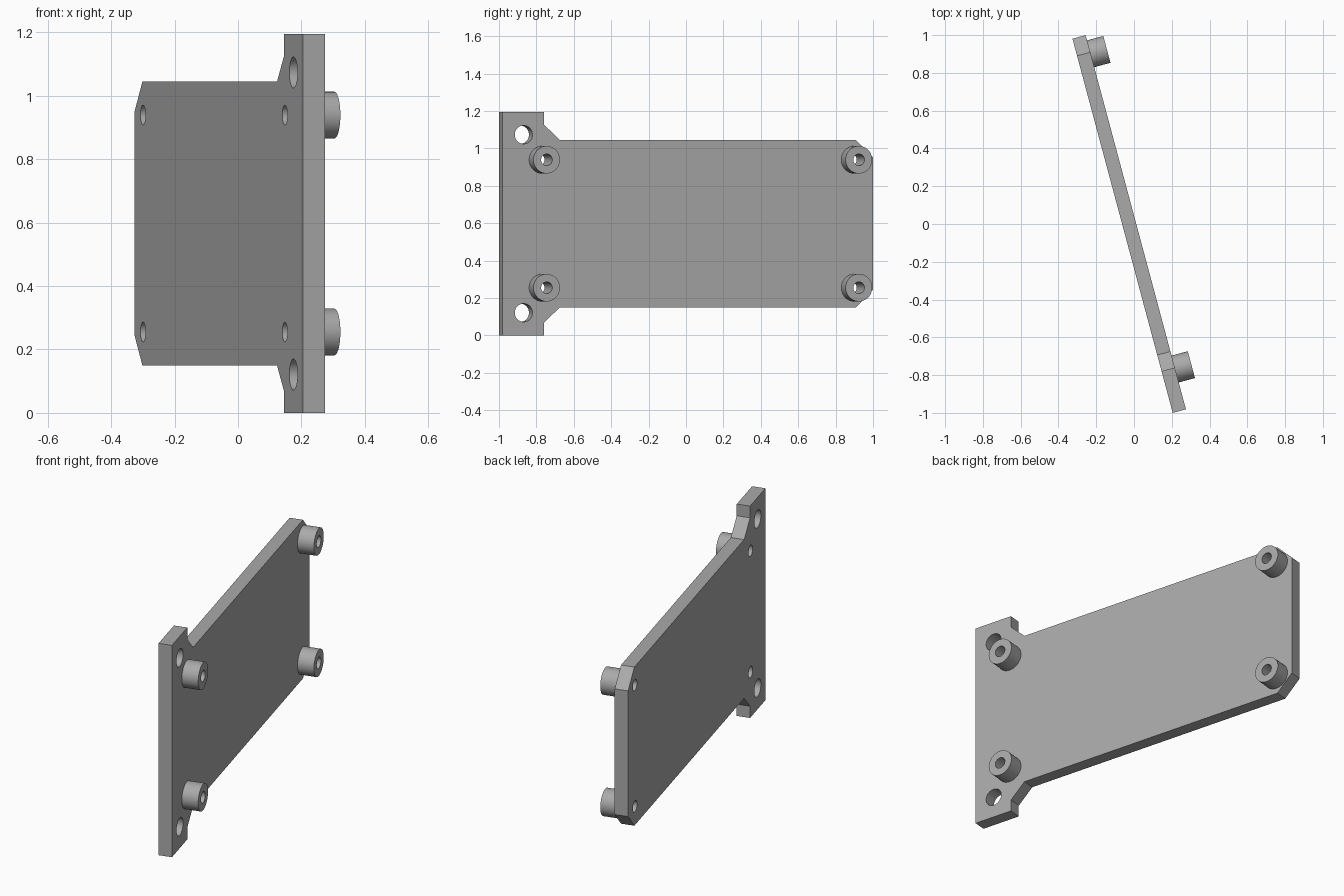
import bpy, bmesh, math
from mathutils import Matrix, Vector

if "Cube" in bpy.data.objects:
    bpy.data.objects.remove(bpy.data.objects["Cube"], do_unlink=True)

LENGTH, HEIGHT, THICK = 2.051, 1.194, 0.0725
BOSS_R, BORE_R, BOSS_LEN = 0.0735, 0.031, 0.089
MID = HEIGHT / 2
# Local x runs along the plate, local -y is the outward side with the standoffs
PLACE = Matrix.Translation((0.205, -1.0, 0)) @ Matrix.Rotation(math.radians(105), 4, "Z")

grey = bpy.data.materials.new("plain grey")
grey.use_nodes = True
COLOR = (0.4, 0.4, 0.4, 1)
grey.diffuse_color = COLOR
grey.node_tree.nodes["Principled BSDF"].inputs["Base Color"].default_value = COLOR


def finish(bm, name):
    bmesh.ops.recalc_face_normals(bm, faces=bm.faces)
    mesh = bpy.data.meshes.new(name)
    bm.to_mesh(mesh)
    bm.free()
    mesh.materials.append(grey)
    obj = bpy.data.objects.new(name, mesh)
    obj.matrix_world = PLACE
    bpy.context.collection.objects.link(obj)
    return obj


def activate(obj):
    bpy.ops.object.select_all(action="DESELECT")
    obj.select_set(True)
    bpy.context.view_layer.objects.active = obj


def tube(name, u, z, outer, inner, y0, y1, seg=48):
    """Cylinder across the plate, hollow when inner is above zero."""
    bm = bmesh.new()
    rings = []
    for r, y in ((outer, y0), (outer, y1), (inner, y1), (inner, y0)):
        if r:
            rings.append([bm.verts.new((u + r * math.cos(a), y, z + r * math.sin(a)))
                          for a in (2 * math.pi * i / seg for i in range(seg))])
    if inner:
        pairs = list(zip(rings, rings[1:] + rings[:1]))
    else:
        pairs = [(rings[0], rings[1])]
        bm.faces.new(rings[0])
        bm.faces.new(rings[1])
    for a, b in pairs:
        for i in range(seg):
            j = (i + 1) % seg
            bm.faces.new((a[i], a[j], b[j], b[i]))
    return finish(bm, name)


# Plate: lower half outline mirrored to the upper half, then extruded
half = [(0, 0), (0.229, 0), (0.229, 0.066), (0.317, 0.15), (1.957, 0.15), (LENGTH, 0.243)]
outline = half + [(u, HEIGHT - z) for u, z in reversed(half)]
bm = bmesh.new()
face = bm.faces.new([bm.verts.new((u, 0, z)) for u, z in outline])
ext = bmesh.ops.extrude_face_region(bm, geom=[face])
bmesh.ops.translate(bm, vec=Vector((0, -THICK, 0)),
                    verts=[v for v in ext["geom"] if isinstance(v, bmesh.types.BMVert)])
plate = finish(bm, "mounting_plate")

# Standoffs, with their bores and the tab holes cut through the plate
for side, s in (("lower", -1), ("upper", 1)):
    holes = [("tab", 0.117, 0.476, 0.049)]
    for end, u in (("front", 0.221), ("rear", 1.949)):
        z = MID + s * 0.342
        holes.append((end, u, 0.342, BORE_R))
        boss = tube(f"{side}_{end}_standoff", u, z, BOSS_R, BORE_R, -THICK, -THICK - BOSS_LEN)
        activate(boss)
        bpy.ops.object.shade_smooth_by_angle(angle=math.radians(30))
    for end, u, dz, r in holes:
        cutter = tube(f"{side}_{end}_cutter", u, MID + s * dz, r, 0, 0.05, -THICK - 0.05)
        cutter.hide_render = True
        activate(plate)
        mod = plate.modifiers.new("hole", "BOOLEAN")
        mod.operation, mod.solver, mod.object = "DIFFERENCE", "EXACT", cutter
        bpy.ops.object.modifier_apply(modifier=mod.name)
        bpy.data.objects.remove(cutter, do_unlink=True)

activate(plate)
bpy.ops.object.shade_smooth_by_angle(angle=math.radians(30))
